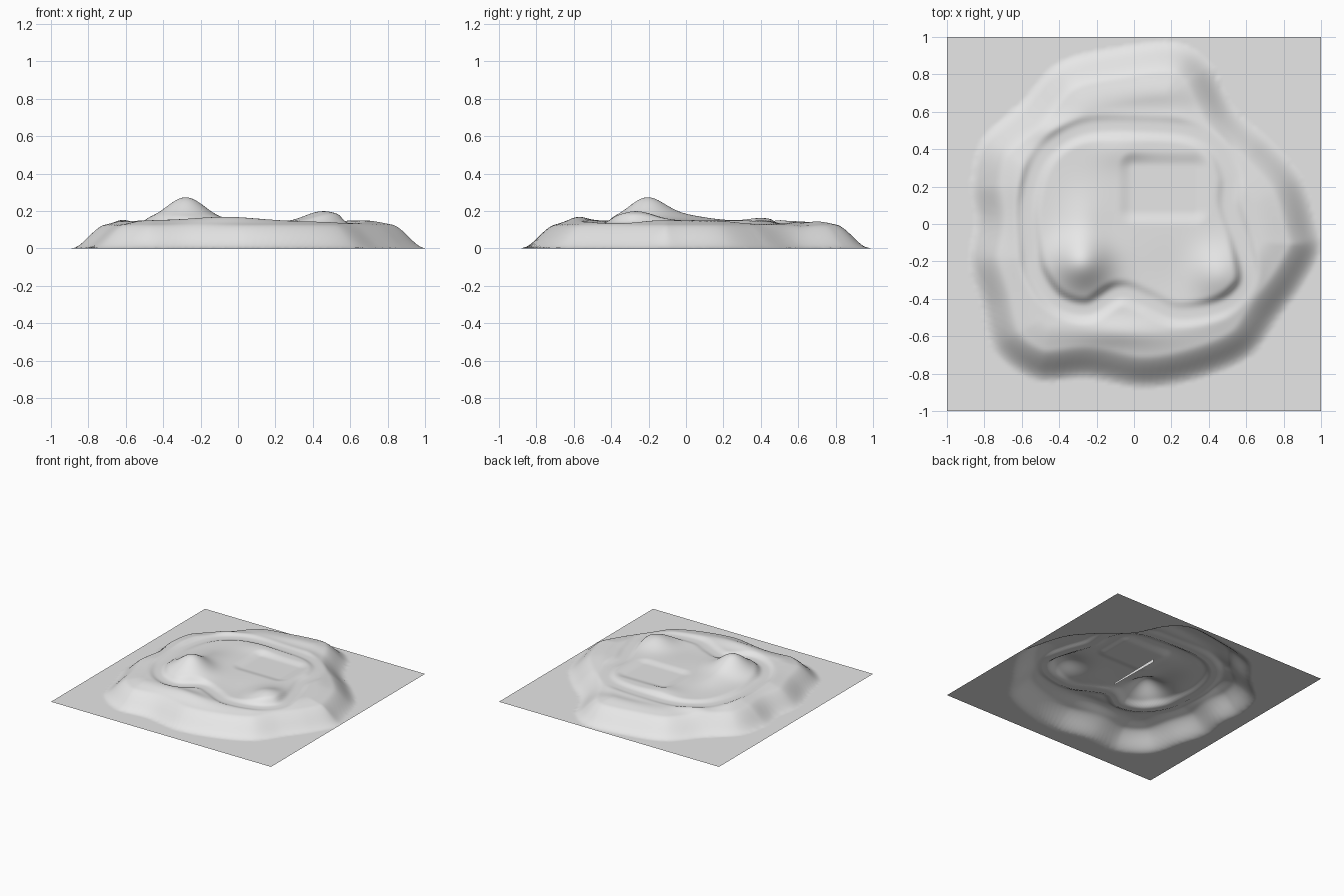
import bpy, bmesh, math
from mathutils import Vector
from mathutils.kdtree import KDTree

cube = bpy.data.objects.get("Cube")
if cube:
    bpy.data.objects.remove(cube)

grey = bpy.data.materials.new("pale_grey")
grey.use_nodes = True
grey.diffuse_color = (0.8, 0.8, 0.8, 1)
grey.node_tree.nodes["Principled BSDF"].inputs["Base Color"].default_value = (0.8, 0.8, 0.8, 1)


def closed_spline(points, steps=14):
    """Smooth closed loop through a few plan points."""
    pts, out = [Vector((x, y, 0)) for x, y in points], []
    n = len(pts)
    for i in range(n):
        a, b, c, d = (pts[(i + k) % n] for k in (-1, 0, 1, 2))
        for k in range(steps):
            t = k / steps
            out.append(b + (c - a) * t / 2 + (a * 2 - b * 5 + c * 4 - d) * t * t / 2
                       + (b * 3 - a - c * 3 + d) * t ** 3 / 2)
    return out


def make_tree(points):
    tree = KDTree(len(points))
    for i, p in enumerate(points):
        tree.insert(p, i)
    tree.balance()
    return tree


def smooth(a, b, v):
    t = min(1, max(0, (v - a) / (b - a)))
    return t * t * (3 - 2 * t)


foot = closed_spline([(.97, 0), (.99, -.14), (.9, -.32), (.77, -.5), (.62, -.7), (.35, -.82),
                      (.05, -.87), (-.25, -.82), (-.52, -.83), (-.74, -.68), (-.82, -.42),
                      (-.88, -.2), (-.85, .02), (-.87, .22), (-.81, .45), (-.6, .65),
                      (-.4, .86), (-.1, .94), (.22, .97), (.4, .86), (.53, .62), (.72, .45), (.89, .25)])
track = closed_spline([(.61, -.28), (.57, -.08), (.51, .1), (.51, .26), (.44, .42), (.28, .5),
                       (0, .52), (-.25, .51), (-.42, .43), (-.52, .3), (-.57, .1), (-.56, -.1),
                       (-.53, -.26), (-.42, -.41), (-.25, -.46), (-.08, -.37), (.06, -.41),
                       (.22, -.48), (.42, -.46), (.55, -.39)])
foot_tree, track_tree = make_tree(foot), make_tree(track)

# hills: x, y, spread x, spread y, height
HILLS = [(-.28, -.21, .125, .12, .12), (-.27, .0, .1, .14, .025), (.45, -.27, .12, .12, .058),
         (-.1, -.58, .22, .06, .022), (-.45, .5, .1, .06, .015), (-.61, .12, .05, .2, .012),
         (.1, .62, .3, .06, -.012), (-.08, .4, .12, .08, .014), (.3, -.3, .2, .15, -.012)]
PAD = (.16, .19, .16, .11, .135)


def height(x, y):
    p = Vector((x, y, 0))
    near, _, dist = foot_tree.find(p)
    if p.length > near.length:
        return 0.0
    h = .12 * smooth(-.01, .17, dist) + .028 * smooth(.11, .3, dist)
    for hx, hy, sx, sy, amount in HILLS:
        h += amount * math.exp(-(((x - hx) / sx) ** 2 + ((y - hy) / sy) ** 2) * .75) * smooth(.05, .2, dist)
    d = track_tree.find(p)[2]
    h += (.13 - h) * math.exp(-(d / .055) ** 4) * .85
    px, py, w, l, z = PAD
    edge = math.hypot(max(0, abs(x - px) - w), max(0, abs(y - py) - l))
    return h + (z - h) * (1 - smooth(.01, .09, edge))


def finish(name, bm, smooth_shading=True):
    mesh = bpy.data.meshes.new(name)
    bm.to_mesh(mesh)
    bm.free()
    mesh.materials.append(grey)
    for face in mesh.polygons:
        face.use_smooth = smooth_shading
    obj = bpy.data.objects.new(name, mesh)
    bpy.context.collection.objects.link(obj)
    return obj


# island landscape
bm = bmesh.new()
bmesh.ops.create_grid(bm, x_segments=150, y_segments=150, size=1)
for v in bm.verts:
    v.co.z = height(v.co.x, v.co.y)
finish("landscape", bm)

# winding loop track lying just under the ground surface
bm = bmesh.new()
rows = []
for i, p in enumerate(track):
    along = (track[(i + 1) % len(track)] - track[i - 1]).normalized()
    side = Vector((-along.y, along.x, 0)) * .02
    row = []
    for q in (p - side, p + side):
        row.append(bm.verts.new((q.x, q.y, height(q.x, q.y) - .004)))
    rows.append(row)
for i, (a, b) in enumerate(rows):
    c, d = rows[(i + 1) % len(rows)]
    bm.faces.new((a, c, d, b))
finish("loop_track", bm)

# flat building pad under the clearing
bm = bmesh.new()
bmesh.ops.create_grid(bm, x_segments=1, y_segments=1, size=1)
for v in bm.verts:
    v.co = (PAD[0] + v.co.x * PAD[2], PAD[1] + v.co.y * PAD[3], PAD[4] - .004)
finish("building_pad", bm, False)

# thin tapering blade below the clearing
bm = bmesh.new()
corners = [(.135, -.07, 0), (.127, .38, 0), (.127, .38, .03), (.135, -.07, .015)]
bm.faces.new([bm.verts.new(c) for c in corners])
finish("buried_blade", bm, False)
